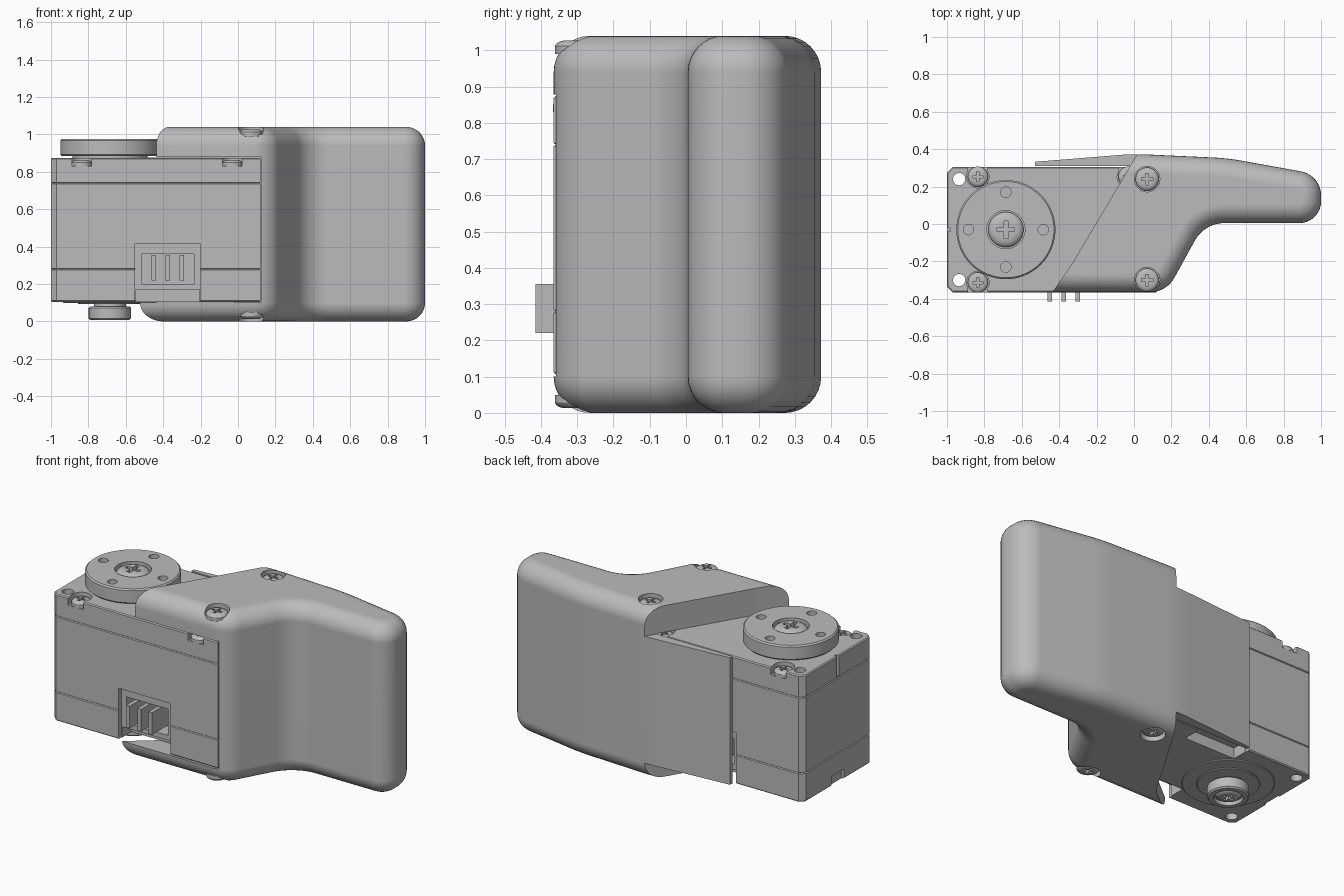
import bpy, bmesh, math
from mathutils import Vector

if "Cube" in bpy.data.objects:
    bpy.data.objects.remove(bpy.data.objects["Cube"], do_unlink=True)

grey = bpy.data.materials.new("plain_grey")
grey.use_nodes = True
grey.diffuse_color = (0.5, 0.5, 0.5, 1)
grey.node_tree.nodes["Principled BSDF"].inputs["Base Color"].default_value = (0.5, 0.5, 0.5, 1)


def rounded(corners, steps=10):
    """Counter-clockwise outline from (x, y, fillet radius) corners."""
    out = []
    for i, (x, y, r) in enumerate(corners):
        p = Vector((x, y))
        if r == 0:
            out.append(p)
            continue
        a = (Vector(corners[i - 1][:2]) - p).normalized()
        b = (Vector(corners[(i + 1) % len(corners)][:2]) - p).normalized()
        half = a.angle(b) / 2
        centre = p + (a + b).normalized() * (r / math.sin(half))
        start = p + a * (r / math.tan(half)) - centre
        end = p + b * (r / math.tan(half)) - centre
        turn = math.atan2(start.x * end.y - start.y * end.x, start.dot(end))
        for k in range(steps + 1):
            t = turn * k / steps
            c, s = math.cos(t), math.sin(t)
            out.append(centre + Vector((start.x * c - start.y * s, start.x * s + start.y * c)))
    return out


def circle(x, y, r, n=48):
    return [Vector((x + r * math.cos(math.tau * k / n), y + r * math.sin(math.tau * k / n))) for k in range(n)]


def rect(x0, x1, y0, y1):
    return [Vector(p) for p in ((x0, y0), (x1, y0), (x1, y1), (x0, y1))]


def inset(pts, d):
    out = []
    for i, p in enumerate(pts):
        e1 = (p - pts[i - 1]).normalized()
        e2 = (pts[(i + 1) % len(pts)] - p).normalized()
        n1, n2 = Vector((-e1.y, e1.x)), Vector((-e2.y, e2.x))
        out.append(p + (n1 + n2) * (d / (1 + n1.dot(n2))))
    return out


def loft(name, outline, rings):
    """Closed solid from an outline, with rings of (inset, z) going up."""
    bm = bmesh.new()
    loops = [[bm.verts.new((p.x, p.y, z)) for p in inset(outline, d)] for d, z in rings]
    n = len(outline)
    bm.faces.new(loops[0][::-1])
    bm.faces.new(loops[-1])
    for lo, hi in zip(loops, loops[1:]):
        for i in range(n):
            j = (i + 1) % n
            bm.faces.new((lo[i], lo[j], hi[j], hi[i]))
    mesh = bpy.data.meshes.new(name)
    bm.to_mesh(mesh)
    bm.free()
    mesh.materials.append(grey)
    ob = bpy.data.objects.new(name, mesh)
    bpy.context.collection.objects.link(ob)
    return ob


def cut(ob, outline, z0, z1):
    cutter = loft("cutter", outline, [(0, z0), (0, z1)])
    mod = ob.modifiers.new("cut", 'BOOLEAN')
    mod.operation, mod.solver, mod.object = 'DIFFERENCE', 'EXACT', cutter
    bpy.context.view_layer.objects.active = ob
    bpy.ops.object.modifier_apply(modifier="cut")
    bpy.data.objects.remove(cutter, do_unlink=True)


def soft(z0, z1, b=0.008):
    return [(b, z0), (0, z0 + b), (0, z1 - b), (b, z1)]


def smooth(ob):
    bpy.ops.object.select_all(action='DESELECT')
    ob.select_set(True)
    bpy.context.view_layer.objects.active = ob
    bpy.ops.object.shade_smooth_by_angle(angle=math.radians(30))
    ob.modifiers.new("normals", 'WEIGHTED_NORMAL').keep_sharp = True


AXIS = (-0.685, -0.03)
FRONT, BACK = -0.365, 0.305
LOW, HIGH = 0.105, 0.875

# Grip shell: rounded solid, opened to hold the motor case
shell_outline = rounded([(-0.75, FRONT, 0), (0.173, FRONT, 0.15), (0.377, 0.005, 0.18),
                         (1.0, 0.005, 0.115), (1.0, 0.262, 0.13), (0.5, 0.352, 1.2),
                         (0.0, 0.375, 1.2), (-0.75, 0.315, 0)])
R, TOP = 0.1, 1.04
arc = [math.pi / 2 * k / 8 for k in range(9)]
shell = loft("grip_shell", shell_outline,
             [(R - R * math.sin(a), R - R * math.cos(a)) for a in arc]
             + [(R - R * math.cos(a), TOP - R + R * math.sin(a)) for a in arc])
pocket = [Vector(p) for p in ((-1.2, -0.6), (0.125, -0.6), (0.125, 0.31),
                              (-0.53, 0.31), (-0.53, 0.6), (-1.2, 0.6))]
cut(shell, pocket, LOW - 0.005, HIGH + 0.003)
for front_x, z0, z1 in ((-0.44, HIGH + 0.001, 1.2), (-0.53, -0.1, LOW - 0.001)):
    cut(shell, rounded([(-1.2, -0.6, 0), (front_x - 0.14, -0.6, 0), (front_x, -0.37, 0),
                        (-0.33, -0.21, 0.2), (0.015, 0.37, 0), (0.15, 0.6, 0), (-1.2, 0.6, 0)]), z0, z1)
shell_screws = [(0.07, 0.24), (0.07, -0.3)]
for x, y in shell_screws:
    cut(shell, circle(x, y, 0.068), TOP - 0.04, 1.2)
    cut(shell, circle(x, y, 0.068), -0.1, 0.04)
smooth(shell)

# Motor case with seams between its three layers
case_outline = [Vector(p) for p in ((-0.97, FRONT), (0.12, FRONT), (0.12, BACK), (-0.97, BACK),
                                    (-1.0, BACK - 0.03), (-1.0, FRONT + 0.03))]
rings = [(0.006, LOW), (0, LOW + 0.006)]
for seam in (0.28, 0.74):
    rings += [(0, seam - 0.004), (0.006, seam), (0, seam + 0.004)]
case = loft("motor_case", case_outline, rings + [(0, HIGH - 0.006), (0.006, HIGH)])

case_screws = []
for side in (-1, 1):
    edge = FRONT if side < 0 else BACK

    def band(x0, x1, depth):
        ys = sorted((edge + side * 0.05, edge - side * depth))
        return rect(x0, x1, *ys)

    # Cable socket on each long side
    cut(case, band(-0.55, -0.2, 0.03), 0.0, 0.415)
    cut(case, band(-0.545, -0.205, 0.12), -0.01, 0.17)
    cut(case, band(-0.515, -0.235, 0.13), 0.2, 0.36)
    for x in (-0.45, -0.375, -0.3):
        loft("socket_pin", band(x - 0.012, x + 0.012, 0.14)[2:] + band(x - 0.012, x + 0.012, 0.05)[:2]
             if side < 0 else rect(x - 0.012, x + 0.012, BACK - 0.14, BACK - 0.05), [(0, 0.22), (0, 0.355)])
    # Screw pockets and mounting holes
    for x in (-0.835, -0.03):
        y = edge - side * 0.052
        cut(case, circle(x, y, 0.06), 0.83, 1.0)
        cut(case, band(x - 0.052, x + 0.052, 0.052), 0.831, 1.0)
        case_screws.append((x, y))
    cut(case, circle(-0.935, edge - side * 0.065, 0.033, 24), -0.1, 1.0)
cut(case, rect(-1.1, -0.985, -0.09, 0.03), 0.0, 0.165)
cut(case, rect(-1.1, -0.985, -0.04, -0.02), 0.75, 1.0)
smooth(case)

# Output horn on top
smooth(loft("horn_boss", circle(*AXIS, 0.2), [(0, HIGH - 0.01), (0, 0.9)]))
horn = loft("output_horn", circle(*AXIS, 0.265, 64), soft(0.885, 0.975))
cut(horn, circle(*AXIS, 0.102), 0.93, 1.1)
for dx, dy in ((1, 0), (0, 1), (-1, 0), (0, -1)):
    cut(horn, circle(AXIS[0] + 0.2 * dx, AXIS[1] + 0.2 * dy, 0.028, 24), 0.91, 1.1)
smooth(horn)

# Idler hub underneath
smooth(loft("idler_outer_ring", circle(*AXIS, 0.25), soft(0.098, 0.11, 0.003)))
smooth(loft("idler_inner_ring", circle(*AXIS, 0.17), soft(0.092, 0.11, 0.003)))
smooth(loft("idler_neck", circle(*AXIS, 0.085), [(0, 0.07), (0, 0.11)]))
hub = loft("idler_hub", circle(*AXIS, 0.113), soft(0.008, 0.08))
cut(hub, circle(*AXIS, 0.08), -0.1, 0.03)
smooth(hub)

# Cross-head screws share one mesh
head = loft("screw_head", circle(0, 0, 1), [(0, 0), (0, 0.35), (0.08, 0.47), (0.22, 0.55), (0.4, 0.6)])
plus = [Vector((sx * a, sy * b)) for sx, sy, pts in (
    (1, 1, ((0.5, 0.12), (0.12, 0.12), (0.12, 0.5))), (-1, 1, ((0.12, 0.5), (0.12, 0.12), (0.5, 0.12))),
    (-1, -1, ((0.5, 0.12), (0.12, 0.12), (0.12, 0.5))), (1, -1, ((0.12, 0.5), (0.12, 0.12), (0.5, 0.12))))
    for a, b in pts]
cut(head, plus, 0.3, 1.0)
smooth(head)
screw_mesh = head.data
bpy.data.objects.remove(head, do_unlink=True)


def screw(name, x, y, z, r, flip=False):
    ob = bpy.data.objects.new(name, screw_mesh)
    ob.location, ob.scale = (x, y, z), (r, r, r)
    if flip:
        ob.rotation_euler.x = math.pi
    bpy.context.collection.objects.link(ob)


for x, y in case_screws:
    screw("case_screw", x, y, 0.83, 0.054)
for x, y in shell_screws:
    screw("shell_screw_top", x, y, TOP - 0.05, 0.062)
    screw("shell_screw_bottom", x, y, 0.05, 0.062, True)
screw("horn_screw", *AXIS, 0.92, 0.094)
screw("hub_screw", *AXIS, 0.05, 0.068, True)
